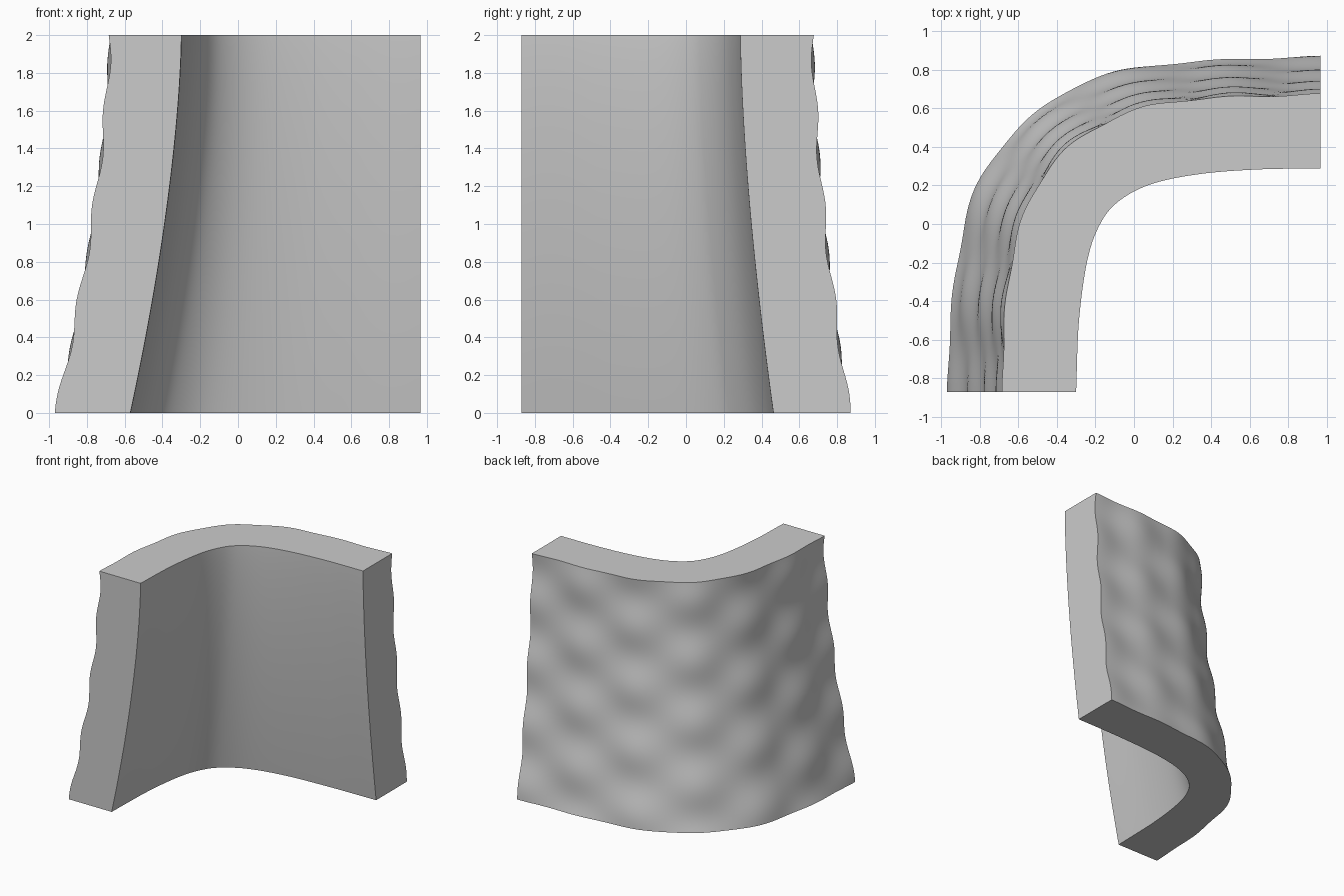
import bpy, bmesh, math
from mathutils import Vector

cube = bpy.data.objects.get("Cube")
if cube:
    bpy.data.objects.remove(cube)

COLS, ROWS, HEIGHT = 96, 80, 2.0
SCALE_COLUMNS, SCALE_PITCH, BUMP = 6, 0.5, 0.006

# Plan outlines, running from the front end to the side end
INNER_TOP = [(-.30, -.87), (-.285, -.5), (-.24, -.18), (-.17, .01), (-.07, .125),
             (.1, .21), (.35, .26), (.65, .283), (.965, .288)]
INNER_BASE = [(-.57, -.87), (-.555, -.4), (-.51, -.05), (-.44, .15), (-.34, .27),
              (-.15, .37), (.15, .43), (.55, .455), (.965, .463)]
OUTER_TOP = [(-.675, -.87), (-.675, -.5), (-.60, -.05), (-.42, .32), (-.12, .54),
             (.25, .64), (.65, .665), (.965, .667)]
OUTER_BASE = [(-.96, -.87), (-.95, -.45), (-.86, .06), (-.68, .41), (-.33, .70),
              (.1, .82), (.6, .858), (.965, .862)]


def smooth_path(points, count):
    """Evenly spaced points on a smooth curve through the given ones."""
    p = [Vector(q) for q in points]
    p = [2 * p[0] - p[1]] + p + [2 * p[-1] - p[-2]]
    dense = []
    for a, b, c, d in zip(p, p[1:], p[2:], p[3:]):
        for k in range(30):
            t = k / 30
            dense.append(b + (c - a) * t / 2 + (2 * a - 5 * b + 4 * c - d) * t**2 / 2
                         + (3 * b - a - 3 * c + d) * t**3 / 2)
    dense.append(p[-2])
    dist = [0.0]
    for a, b in zip(dense, dense[1:]):
        dist.append(dist[-1] + (b - a).length)
    out, j = [], 0
    for i in range(count + 1):
        s = dist[-1] * i / count
        while j < len(dist) - 2 and dist[j + 1] < s:
            j += 1
        out.append(dense[j].lerp(dense[j + 1], (s - dist[j]) / (dist[j + 1] - dist[j])))
    return out


def scale_relief(u, z):
    """Staggered rounded hexagonal bumps."""
    a = math.pi * u * SCALE_COLUMNS
    b = math.tau * (z - 0.1) / SCALE_PITCH
    return BUMP * (2 * math.cos(a) * math.cos(b) + math.cos(2 * a))


def wall_surface(bm, top, base, relief):
    """Flared sheet between two outlines; returns rows of vertices."""
    top, base = smooth_path(top, COLS), smooth_path(base, COLS)
    rows = []
    for r in range(ROWS + 1):
        z = HEIGHT * r / ROWS
        line = [t.lerp(b, (1 - z / HEIGHT) ** 1.6) for t, b in zip(top, base)]
        row = []
        for i, q in enumerate(line):
            along = (line[min(i + 1, COLS)] - line[max(i - 1, 0)]).normalized()
            out = Vector((-along.y, along.x))
            if i == 0:
                out = Vector((-1, 0))
            elif i == COLS:
                out = Vector((0, 1))
            if relief:
                q = q + out * scale_relief(i / COLS, z)
            row.append(bm.verts.new((q.x, q.y, z)))
        rows.append(row)
    for lo, hi in zip(rows, rows[1:]):
        for i in range(COLS):
            bm.faces.new((lo[i], lo[i + 1], hi[i + 1], hi[i]))
    return rows


def bridge(bm, a, b):
    for i in range(len(a) - 1):
        bm.faces.new((a[i], a[i + 1], b[i + 1], b[i]))


# Inner and outer skins joined by flat top, bottom and ends
bm = bmesh.new()
inner = wall_surface(bm, INNER_TOP, INNER_BASE, False)
outer = wall_surface(bm, OUTER_TOP, OUTER_BASE, True)
for r in (0, ROWS):
    bridge(bm, inner[r], outer[r])
for c in (0, COLS):
    bridge(bm, [row[c] for row in inner], [row[c] for row in outer])
bmesh.ops.recalc_face_normals(bm, faces=bm.faces)

mesh = bpy.data.meshes.new("curved_wall")
bm.to_mesh(mesh)
bm.free()
wall = bpy.data.objects.new("curved_wall", mesh)
bpy.context.collection.objects.link(wall)

# Plain grey material
grey = bpy.data.materials.new("plain_grey")
grey.use_nodes = True
colour = (0.6, 0.6, 0.6, 1)
grey.diffuse_color = colour
grey.node_tree.nodes["Principled BSDF"].inputs["Base Color"].default_value = colour
mesh.materials.append(grey)

# Smooth skins with crisp borders
bpy.ops.object.select_all(action='DESELECT')
wall.select_set(True)
bpy.context.view_layer.objects.active = wall
bpy.ops.object.shade_smooth_by_angle(angle=math.radians(40))
